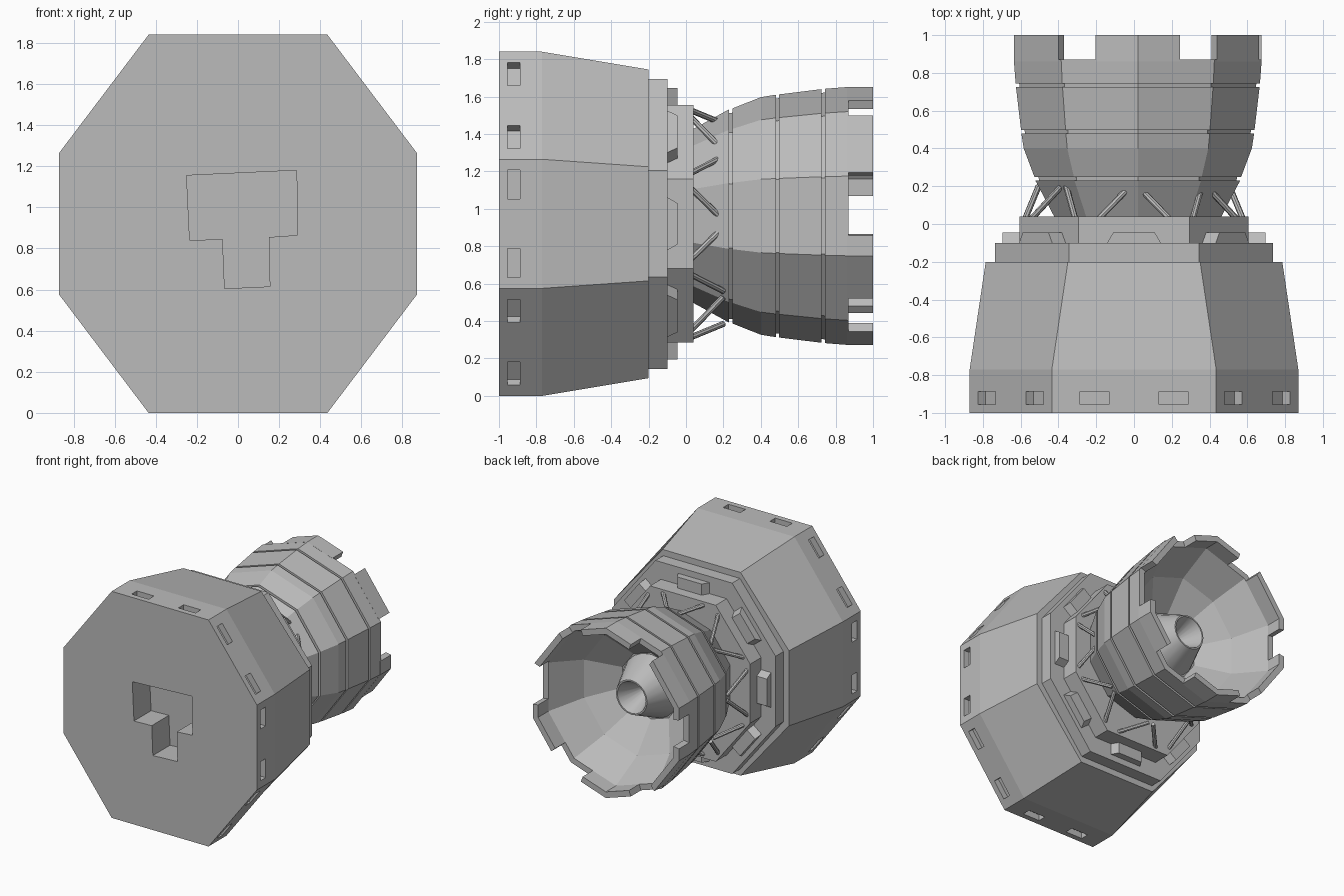
import bpy, bmesh, math
from mathutils import Vector

if "Cube" in bpy.data.objects:
    bpy.data.objects.remove(bpy.data.objects["Cube"])

CZ = 0.92                      # height of the hull axis
NOZZLE = Vector((0.02, 0, 0.962))
SIDES = 10

grey = bpy.data.materials.new("hull_grey")
grey.use_nodes = True
grey.diffuse_color = (0.5, 0.5, 0.5, 1)
grey.node_tree.nodes["Principled BSDF"].inputs["Base Color"].default_value = grey.diffuse_color


def finish(name, bm):
    bmesh.ops.remove_doubles(bm, verts=bm.verts, dist=1e-5)
    bmesh.ops.recalc_face_normals(bm, faces=bm.faces)
    mesh = bpy.data.meshes.new(name)
    bm.to_mesh(mesh)
    bm.free()
    mesh.materials.append(grey)
    obj = bpy.data.objects.new(name, mesh)
    bpy.context.collection.objects.link(obj)
    return obj


def loft(bm, rings, caps=True, closed=False):
    """Skin a row of equal point rings."""
    rows = [[bm.verts.new(p) for p in ring] for ring in rings]
    n = len(rows[0])
    pairs = list(zip(rows, rows[1:]))
    if closed:
        pairs.append((rows[-1], rows[0]))
    for a, b in pairs:
        for i in range(n):
            j = (i + 1) % n
            bm.faces.new((a[i], a[j], b[j], b[i]))
    if caps and not closed:
        bm.faces.new(rows[0])
        bm.faces.new(rows[-1])


def octagon(top, height, width, side):
    quarter = [(top, height), (width, side)]
    right = quarter + [(x, -z) for x, z in reversed(quarter)]
    return right + [(-x, -z) for x, z in right]


def ring_at(y, outline):
    return [Vector((x, y, z + CZ)) for x, z in outline]


def side_frames(outline):
    """Midpoint, tangent and outward normal of every octagon side."""
    for i, (x, z) in enumerate(outline):
        a = Vector((x, 0, z + CZ))
        nx, nz = outline[(i + 1) % len(outline)]
        b = Vector((nx, 0, nz + CZ))
        t = (b - a).normalized()
        n = Vector((-t.z, 0, t.x))
        mid = (a + b) / 2
        if n.dot(mid - Vector((0, 0, CZ))) < 0:
            n = -n
        yield mid, t, n


def block(bm, mid, t, n, low, high, y0, y1, half0, half1):
    """Bar on a side, half0 long at y0 and half1 at y1."""
    def quad(y, h):
        base = mid + Vector((0, y, 0))
        return [base + t * s * h + n * d for s, d in ((-1, low), (1, low), (1, high), (-1, high))]
    loft(bm, [quad(y0, half0), quad(y1, half1)])


def prism(name, outline, y0, y1):
    bm = bmesh.new()
    loft(bm, [ring_at(y0, outline), ring_at(y1, outline)])
    return finish(name, bm)


# Main hull
front = octagon(0.435, 0.92, 0.87, 0.345)
rear = octagon(0.35, 0.825, 0.785, 0.305)
bm = bmesh.new()
loft(bm, [ring_at(-1, front), ring_at(-0.77, front), ring_at(-0.2, rear)])
hull = finish("main_hull", bm)

# Side slots and the T-shaped front socket
bm = bmesh.new()
for mid, t, n in side_frames(front):
    for s in (-0.21, 0.21):
        block(bm, mid + t * s, t, n, -0.05, 0.05, -0.955, -0.887, 0.077, 0.077)
socket = [(-0.25, 1.155), (0.285, 1.18), (0.29, 0.865), (0.15, 0.855),
          (0.155, 0.615), (-0.065, 0.605), (-0.075, 0.845), (-0.235, 0.84)]
loft(bm, [[(x, y, z) for x, z in socket] for y in (-1.1, -0.78)])
cutter = finish("hull_cutter", bm)
cutter.hide_render = True
cut = hull.modifiers.new("cut", "BOOLEAN")
cut.operation, cut.object, cut.solver = "DIFFERENCE", cutter, "EXACT"
bpy.context.view_layer.objects.active = hull
bpy.ops.object.modifier_apply(modifier="cut")
bpy.data.objects.remove(cutter)

# Stepped rear plates
plate = octagon(0.295, 0.635, 0.605, 0.24)
prism("rear_plate", octagon(0.345, 0.775, 0.735, 0.285), -0.21, -0.1)
prism("strut_plate", plate, -0.11, 0.04)

# Trapezoid blocks around the strut plate
bm = bmesh.new()
for mid, t, n in side_frames(plate):
    block(bm, mid, t, n, -0.02, 0.09, -0.105, -0.045, 0.145, 0.11)
finish("plate_blocks", bm)

# Paired struts from plate to nozzle
bm = bmesh.new()
for mid, t, n in side_frames(plate):
    for s in (-1, 1):
        foot = mid + t * s * 0.185 - n * 0.03 + Vector((0, 0.03, 0))
        apex = mid + t * s * 0.02 - n * 0.1 + Vector((0, 0.2, 0))
        u = (apex - foot).normalized()
        v = u.orthogonal().normalized()
        w = u.cross(v)
        circle = [v * math.cos(k * math.pi / 4) + w * math.sin(k * math.pi / 4) for k in range(8)]
        loft(bm, [[p + c * 0.016 for c in circle] for p in (foot, apex)])
finish("nozzle_struts", bm)


def spin_ring(y, r, sides):
    angles = [math.pi / 2 + k * math.tau / sides for k in range(sides)]
    return [NOZZLE + Vector((r * math.cos(a), y, r * math.sin(a))) for a in angles]


# Nozzle bell with three grooves and a hollow bowl
outer = [(0.03, 0.46), (0.23, 0.57)]
for y, r, after in ((0.23, 0.57, 0.575), (0.48, 0.648, 0.65), (0.725, 0.678, 0.68)):
    if y > 0.3:
        outer.append((y, r))
    outer += [(y, r - 0.02), (y + 0.018, r - 0.018), (y + 0.018, after)]
    if y < 0.3:
        outer.append((0.4, 0.635))
inner = [(0.87, 0.69), (0.87, 0.64), (0.6, 0.5), (0.42, 0.27)]
bm = bmesh.new()
loft(bm, [spin_ring(y, r, SIDES) for y, r in outer + inner])
finish("nozzle_bell", bm)

# Hollow cone in the middle of the bowl
bm = bmesh.new()
loft(bm, [spin_ring(y, r, 20) for y, r in
          ((0.41, 0.26), (0.67, 0.14), (0.67, 0.128), (0.45, 0.03))])
cone = finish("inner_cone", bm)
bpy.ops.object.select_all(action="DESELECT")
cone.select_set(True)
bpy.context.view_layer.objects.active = cone
bpy.ops.object.shade_smooth_by_angle()


# Rim tabs following the faceted bell
def rim_point(deg, r, y):
    step = 360 / SIDES
    off = (deg - 90) % step - step / 2
    d = r * math.cos(math.radians(step / 2)) / math.cos(math.radians(off))
    a = math.radians(deg)
    return NOZZLE + Vector((d * math.cos(a), y, d * math.sin(a)))


bm = bmesh.new()
for start, end in ((20, 52), (70, 110), (128, 170), (190, 230), (250, 290), (318, 351)):
    corners = [d for d in range(18, 360, 36) if start < d < end]
    loft(bm, [[rim_point(d, r, y) for r, y in ((0.69, 0.86), (0.69, 1), (0.64, 1), (0.64, 0.86))]
              for d in [start] + corners + [end]])
finish("rim_tabs", bm)
